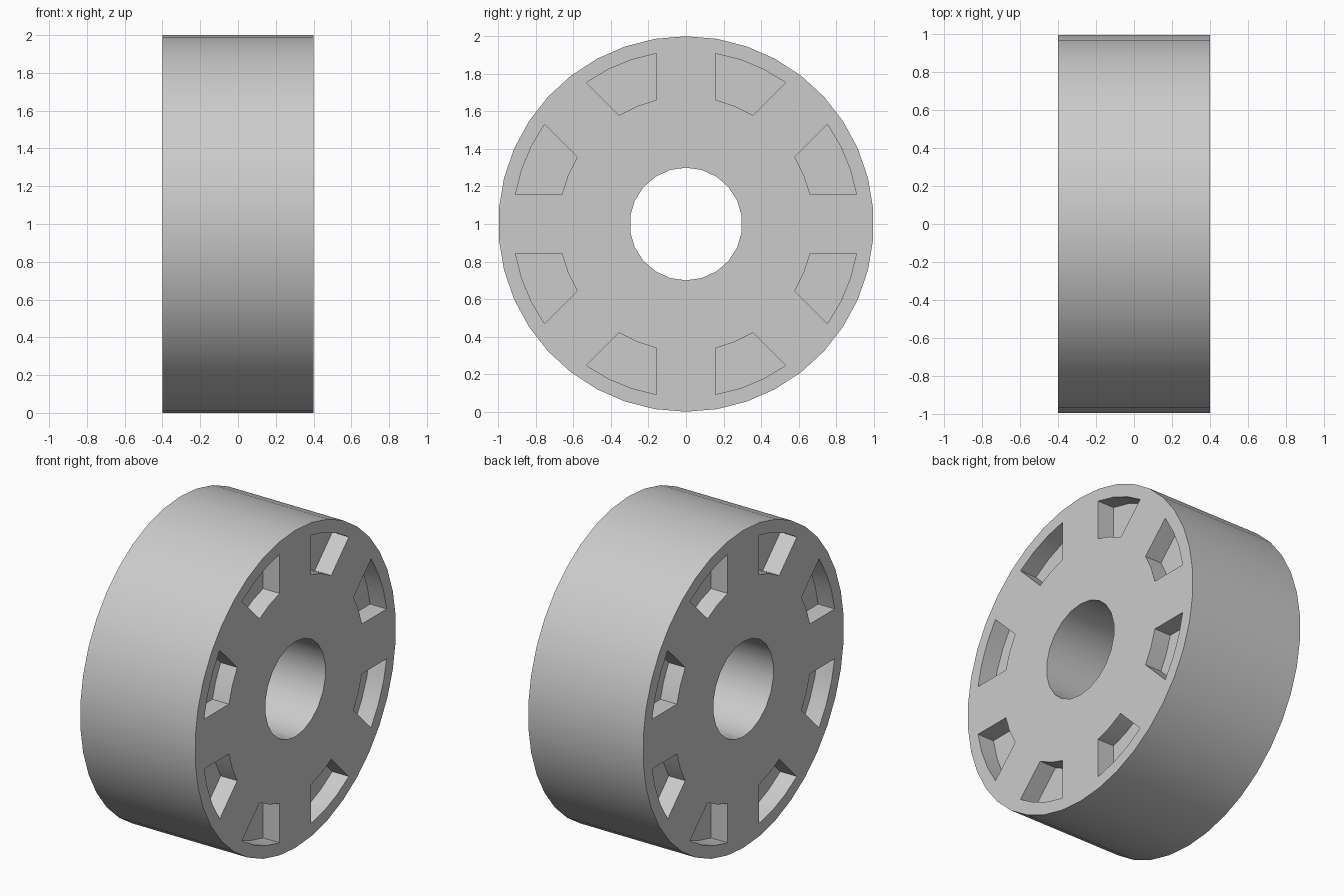
import bpy
import bmesh
from math import sin, cos, asin, pi

RADIUS, BORE, HALF_WIDTH = 1.0, 0.3, 0.4
POCKET_IN, POCKET_OUT, POCKET_DEPTH = 0.68, 0.922, 0.115
SPOKE_HALF = 0.157
SPOKES = 8

if "Cube" in bpy.data.objects:
    bpy.data.objects.remove(bpy.data.objects["Cube"])


def polar(r, a):
    """Point in the wheel plane, angle measured from straight up."""
    return r * sin(a), RADIUS + r * cos(a)


def circle(r, sides):
    return [polar(r, 2 * pi * i / sides) for i in range(sides)]


def prism(bm, profile, x0, x1):
    """Extrude a (y, z) profile along x."""
    face = bm.faces.new([bm.verts.new((x0, y, z)) for y, z in profile])
    ext = bmesh.ops.extrude_face_region(bm, geom=[face], use_keep_orig=True)
    moved = [v for v in ext["geom"] if isinstance(v, bmesh.types.BMVert)]
    bmesh.ops.translate(bm, verts=moved, vec=(x1 - x0, 0, 0))


def arc(r, start, segments):
    """Arc between two parallel-sided spokes."""
    a = asin(SPOKE_HALF / r)
    span = 2 * pi / SPOKES - 2 * a
    return [polar(r, start + a + span * i / segments) for i in range(segments + 1)]


def make_object(name, bm):
    bmesh.ops.recalc_face_normals(bm, faces=bm.faces)
    mesh = bpy.data.meshes.new(name)
    bm.to_mesh(mesh)
    bm.free()
    obj = bpy.data.objects.new(name, mesh)
    bpy.context.collection.objects.link(obj)
    return obj


# Solid wheel body
bm = bmesh.new()
prism(bm, circle(RADIUS, 38), -HALF_WIDTH, HALF_WIDTH)
wheel = make_object("wheel_body", bm)

# Cutter: centre bore plus a ring of blind pockets on both sides
bm = bmesh.new()
prism(bm, circle(BORE, 22), -HALF_WIDTH - 0.1, HALF_WIDTH + 0.1)
for side in (-1, 1):
    for k in range(SPOKES):
        start = 2 * pi * k / SPOKES
        profile = arc(POCKET_OUT, start, 3) + arc(POCKET_IN, start, 2)[::-1]
        prism(bm, profile, side * (HALF_WIDTH - POCKET_DEPTH), side * (HALF_WIDTH + 0.1))
cutter = make_object("pocket_cutter", bm)
cutter.hide_render = True

# Grey material
grey = bpy.data.materials.new("grey")
grey.use_nodes = True
colour = (0.6, 0.6, 0.6, 1)
grey.diffuse_color = colour
grey.node_tree.nodes["Principled BSDF"].inputs["Base Color"].default_value = colour
wheel.data.materials.append(grey)
cutter.data.materials.append(grey)

# Cut, then shade the round walls smooth
cut = wheel.modifiers.new("pockets", "BOOLEAN")
cut.operation = "DIFFERENCE"
cut.solver = "EXACT"
cut.object = cutter
bpy.ops.object.select_all(action="DESELECT")
wheel.select_set(True)
bpy.context.view_layer.objects.active = wheel
bpy.ops.object.modifier_apply(modifier=cut.name)
bpy.data.objects.remove(cutter)
bpy.ops.object.shade_smooth_by_angle(angle=pi / 6)
